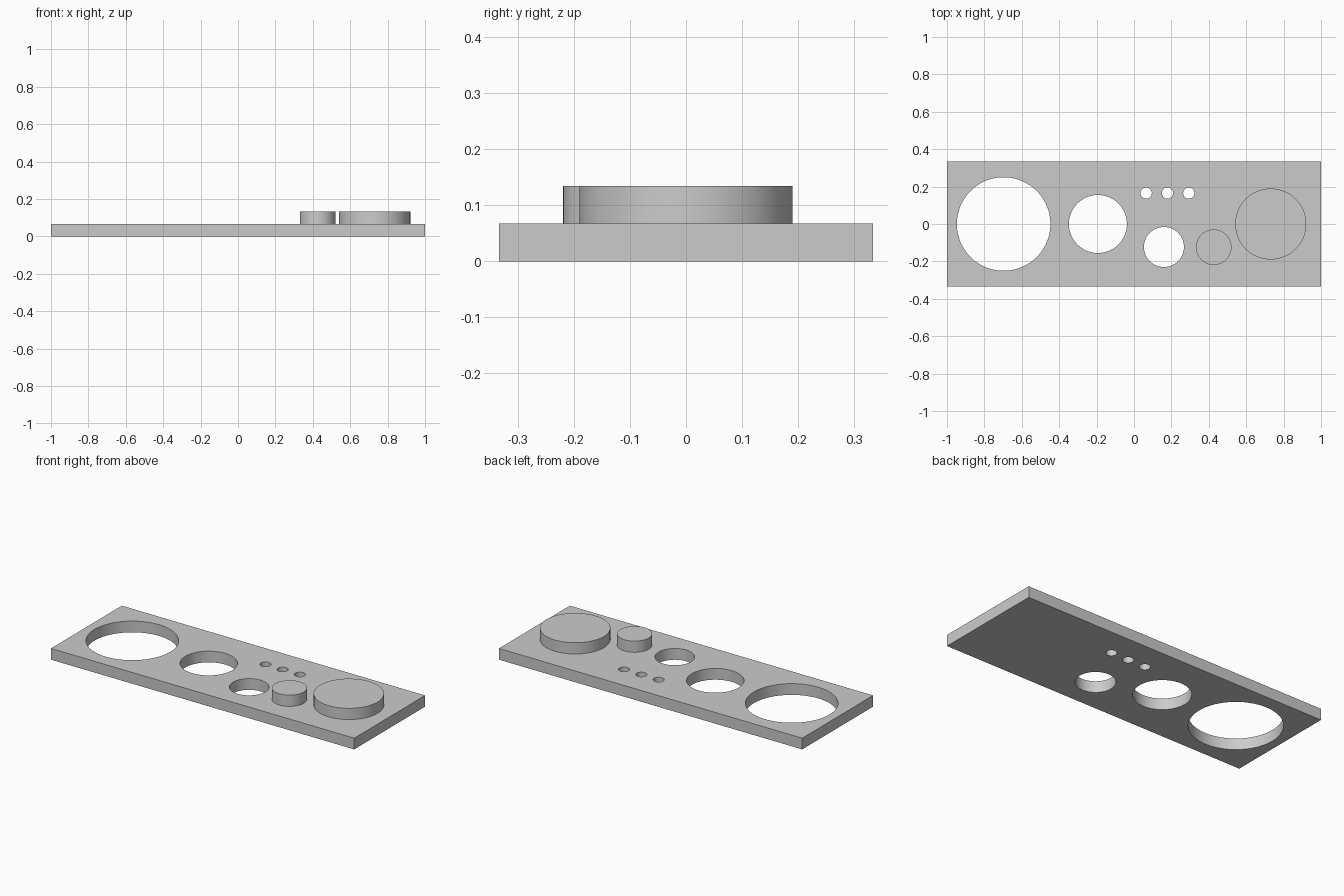
import bpy
import math

if "Cube" in bpy.data.objects:
    bpy.data.objects.remove(bpy.data.objects["Cube"])

THICK = 0.067   # plate thickness, also the knob height

grey = bpy.data.materials.new("plain_grey")
grey.use_nodes = True
grey.diffuse_color = (0.6, 0.6, 0.6, 1)
grey.node_tree.nodes["Principled BSDF"].inputs["Base Color"].default_value = (0.6, 0.6, 0.6, 1)


def cylinder(name, x, y, radius, z0, z1):
    bpy.ops.mesh.primitive_cylinder_add(
        vertices=96, radius=radius, depth=z1 - z0, location=(x, y, (z0 + z1) / 2))
    obj = bpy.context.object
    obj.name = name
    obj.data.materials.append(grey)
    return obj


def smooth(obj):
    bpy.ops.object.select_all(action="DESELECT")
    obj.select_set(True)
    bpy.context.view_layer.objects.active = obj
    bpy.ops.object.shade_smooth_by_angle(angle=math.radians(30))


# Flat base plate
bpy.ops.mesh.primitive_cube_add(size=1, location=(0, 0, THICK / 2))
plate = bpy.context.object
plate.name = "base_plate"
plate.scale = (2, 0.667, THICK)
bpy.ops.object.transform_apply(location=True, scale=True)
plate.data.materials.append(grey)

# Round through holes: three large ones and a row of three small ones
holes = [(-0.697, 0, 0.25), (-0.193, 0, 0.155), (0.16, -0.123, 0.107)]
holes += [(0.179 + i * 0.114, 0.165, 0.03) for i in (-1, 0, 1)]
for x, y, radius in holes:
    cutter = cylinder("hole_cutter", x, y, radius, -0.1, 0.2)
    cutter.hide_render = True
    cut = plate.modifiers.new("hole", "BOOLEAN")
    cut.operation = "DIFFERENCE"
    cut.solver = "EXACT"
    cut.object = cutter
    bpy.context.view_layer.objects.active = plate
    bpy.ops.object.modifier_apply(modifier=cut.name)
    bpy.data.objects.remove(cutter)
smooth(plate)

# Raised round knobs standing on the plate
for name, x, y, radius in (("large_knob", 0.731, 0, 0.19),
                           ("small_knob", 0.426, -0.124, 0.095)):
    smooth(cylinder(name, x, y, radius, THICK, THICK * 2))
